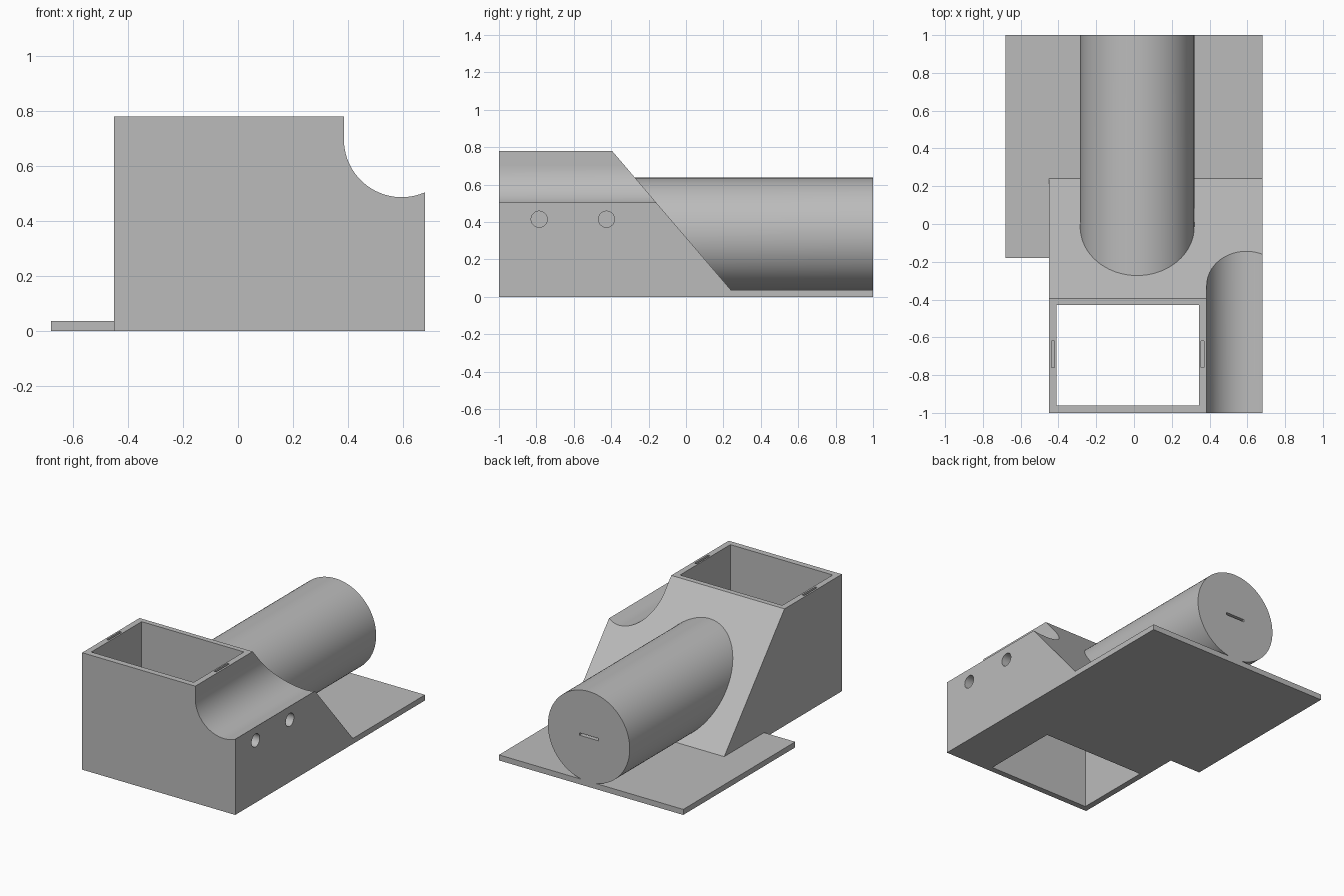
import bpy, bmesh
from math import pi
from mathutils import Matrix, Vector

cube = bpy.data.objects.get("Cube")
if cube:
    bpy.data.objects.remove(cube, do_unlink=True)

grey = bpy.data.materials.new("plain grey")
grey.use_nodes = True
COLOUR = (0.5, 0.5, 0.5, 1)
grey.diffuse_color = COLOUR
grey.node_tree.nodes["Principled BSDF"].inputs["Base Color"].default_value = COLOUR


def finish(name, bm):
    bmesh.ops.recalc_face_normals(bm, faces=bm.faces[:])
    mesh = bpy.data.meshes.new(name)
    bm.to_mesh(mesh)
    bm.free()
    mesh.materials.append(grey)
    obj = bpy.data.objects.new(name, mesh)
    bpy.context.collection.objects.link(obj)
    return obj


def box(name, low, high):
    bm = bmesh.new()
    low, high = Vector(low), Vector(high)
    bmesh.ops.create_cube(bm, size=1, matrix=Matrix.Translation((low + high) / 2)
                          @ Matrix.Diagonal((*(high - low), 1)))
    return finish(name, bm)


def rod(name, centre, radius, length, axis, sides=96):
    bm = bmesh.new()
    turn = Matrix.Rotation(pi / 2, 4, "X" if axis == "Y" else "Y")
    bmesh.ops.create_cone(bm, cap_ends=True, segments=sides, radius1=radius, radius2=radius,
                          depth=length, matrix=Matrix.Translation(centre) @ turn)
    return finish(name, bm)


def wedge(name, profile, left, right):
    bm = bmesh.new()
    face = bm.faces.new([bm.verts.new((left, y, z)) for y, z in profile])
    grown = bmesh.ops.extrude_face_region(bm, geom=[face])["geom"]
    bmesh.ops.translate(bm, vec=(right - left, 0, 0),
                        verts=[v for v in grown if isinstance(v, bmesh.types.BMVert)])
    return finish(name, bm)


def combine(target, tool, operation):
    mod = target.modifiers.new(operation, "BOOLEAN")
    mod.operation, mod.solver, mod.object = operation, "EXACT", tool
    bpy.context.view_layer.objects.active = target
    bpy.ops.object.modifier_apply(modifier=mod.name)
    bpy.data.objects.remove(tool, do_unlink=True)


# Main block with sloping back, standing on the base plate
PLATE = 0.037
body = wedge("holder_body", [(-1, 0), (-1, 0.78), (-0.395, 0.78), (0.24, PLATE), (0.24, 0)],
             -0.45, 0.68)
combine(body, box("base_plate", (-0.68, -0.18, 0), (0.68, 1, PLATE)), "UNION")

# Thick round bar running out of the slope
combine(body, rod("round_bar", (0.017, 0.335, 0.335), 0.302, 1.33, "Y", 128), "UNION")

# Open compartment
combine(body, box("compartment", (-0.41, -0.96, -0.1), (0.345, -0.43, 1)), "DIFFERENCE")

# U-shaped trough along the right side
combine(body, rod("trough", (0.595, -0.5, 0.697), 0.21, 1.4, "Y"), "DIFFERENCE")
combine(body, box("trough_top", (0.385, -1.2, 0.697), (0.805, 0.2, 1)), "DIFFERENCE")

# Two blind holes in the side
for y in (-0.785, -0.425):
    combine(body, rod("side_hole", (0.68, y, 0.415), 0.043, 0.3, "X", 48), "DIFFERENCE")

# Narrow slots in the rim and the bar end
for x in (-0.43, 0.363):
    combine(body, box("rim_slot", (x - 0.008, -0.76, 0.7), (x + 0.008, -0.62, 0.9)), "DIFFERENCE")
combine(body, box("end_slot", (-0.053, 0.92, 0.327), (0.087, 1.1, 0.343)), "DIFFERENCE")

bpy.ops.object.select_all(action="DESELECT")
body.select_set(True)
bpy.context.view_layer.objects.active = body
bpy.ops.object.shade_smooth_by_angle(angle=pi / 6)
